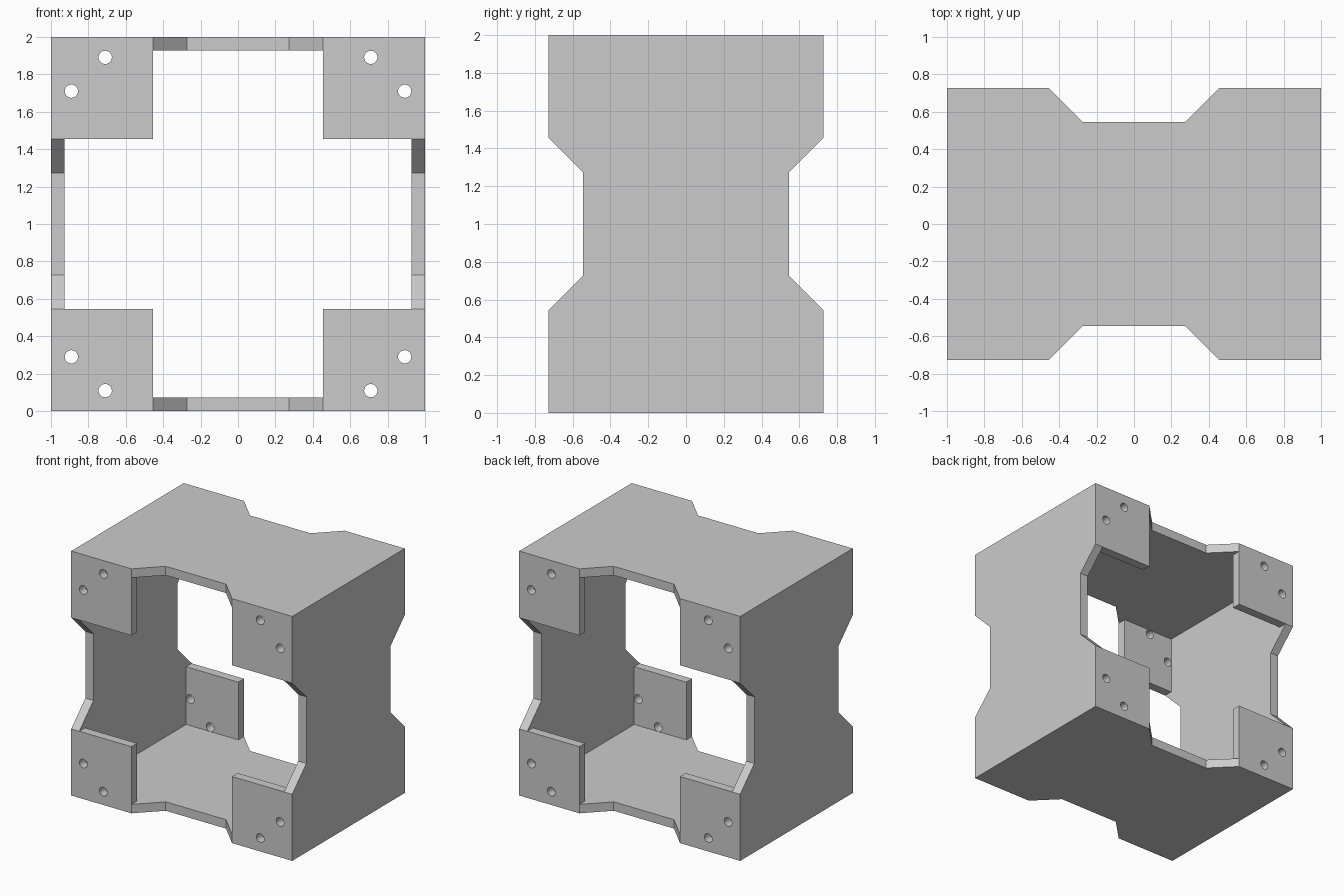
import bpy, bmesh
from mathutils import Vector, Matrix

if "Cube" in bpy.data.objects:
    bpy.data.objects.remove(bpy.data.objects["Cube"], do_unlink=True)

DEPTH = 0.7275     # half depth
WALL = 0.073
GAP = 0.455        # half width of the opening between corner plates
FLAT = 0.273       # half width of the notch floor
NOTCH = 0.545      # y of the notch floor
INNER = 1 - WALL

grey = bpy.data.materials.new("plain grey")
grey.use_nodes = True
colour = (0.6, 0.6, 0.6, 1)
grey.diffuse_color = colour
grey.node_tree.nodes["Principled BSDF"].inputs["Base Color"].default_value = colour


def finish(bm, name):
    bmesh.ops.recalc_face_normals(bm, faces=bm.faces)
    mesh = bpy.data.meshes.new(name)
    bm.to_mesh(mesh)
    bm.free()
    mesh.materials.append(grey)
    obj = bpy.data.objects.new(name, mesh)
    bpy.context.collection.objects.link(obj)
    return obj


def box(name, size):
    bm = bmesh.new()
    bmesh.ops.create_cube(bm, size=2, matrix=Matrix.Translation((0, 0, 1)) @ Matrix.Diagonal((*size, 1)))
    return finish(bm, name)


def prism(name, points, along):
    bm = bmesh.new()
    face = bm.faces.new([bm.verts.new(Vector(p) - Vector(along) / 2) for p in points])
    ext = bmesh.ops.extrude_face_region(bm, geom=[face], use_keep_orig=True)
    moved = [v for v in ext["geom"] if isinstance(v, bmesh.types.BMVert)]
    bmesh.ops.translate(bm, verts=moved, vec=along)
    return finish(bm, name)


def cut(obj, cutter):
    cutter.hide_render = True
    mod = obj.modifiers.new("cut", "BOOLEAN")
    mod.operation = "DIFFERENCE"
    mod.solver = "EXACT"
    mod.object = cutter
    bpy.ops.object.select_all(action="DESELECT")
    bpy.context.view_layer.objects.active = obj
    obj.select_set(True)
    bpy.ops.object.modifier_apply(modifier=mod.name)
    bpy.data.objects.remove(cutter, do_unlink=True)


# Hollow housing
housing = box("bracket_housing", (1, DEPTH, 1))
cut(housing, box("cavity_cutter", (INNER, DEPTH - WALL, INNER)))

# Cross-shaped opening that leaves the four corner plates front and back
quarter = [(INNER, GAP), (GAP, GAP), (GAP, INNER)]
cross = []
for _ in range(4):
    cross += quarter
    quarter = [(-b, a) for a, b in quarter]
cut(housing, prism("opening_cutter", [(a, 0, b + 1) for a, b in cross], (0, 3, 0)))

# Tapered notches in the rims of all four walls
far = DEPTH + 0.1
taper = GAP + 0.1 * (GAP - FLAT) / (DEPTH - NOTCH)
for side in (-1, 1):
    outline = [(-taper, far * side), (-FLAT, NOTCH * side), (FLAT, NOTCH * side), (taper, far * side)]
    cut(housing, prism("notch_cutter", [(a, y, 1) for a, y in outline], (0, 0, 3)))
    cut(housing, prism("notch_cutter", [(0, y, a + 1) for a, y in outline], (3, 0, 0)))

# Two screw holes in every corner plate
bm = bmesh.new()
for sx in (-1, 1):
    for sz in (-1, 1):
        for a, b in ((0.71, 0.891), (0.891, 0.71)):
            place = Matrix.Translation((a * sx, 0, 1 + b * sz)) @ Matrix.Rotation(1.5707963, 4, "X")
            bmesh.ops.create_cone(bm, cap_ends=True, segments=24, radius1=0.0355,
                                  radius2=0.0355, depth=3, matrix=place)
cut(housing, finish(bm, "hole_cutter"))

housing.select_set(True)
bpy.context.view_layer.objects.active = housing
bpy.ops.object.shade_smooth_by_angle()
